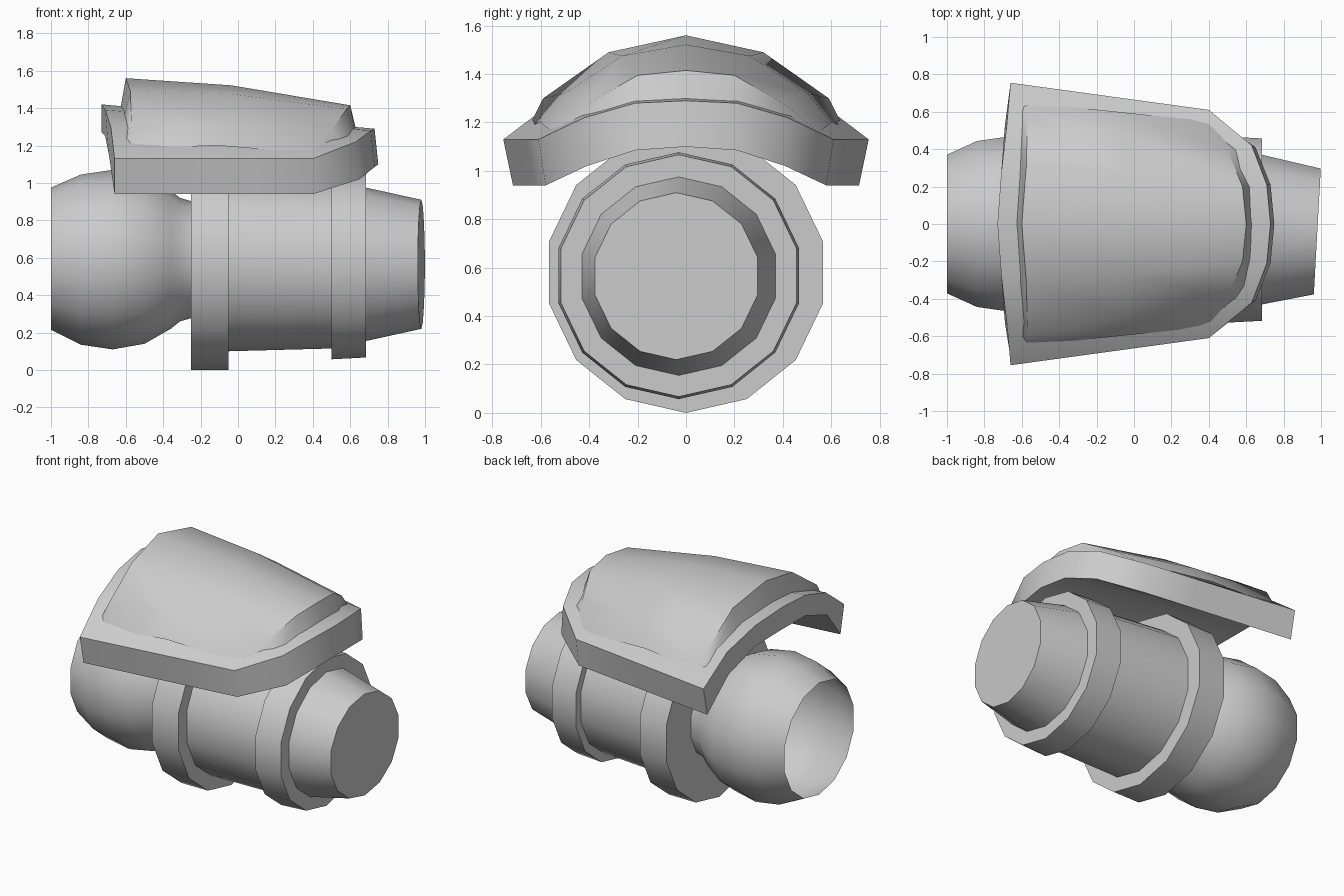
import bpy, bmesh, math

if "Cube" in bpy.data.objects:
    bpy.data.objects.remove(bpy.data.objects["Cube"])

SIDES = 14


def finish(name, bm):
    bmesh.ops.recalc_face_normals(bm, faces=bm.faces[:])
    mesh = bpy.data.meshes.new(name)
    bm.to_mesh(mesh)
    bm.free()
    ob = bpy.data.objects.new(name, mesh)
    bpy.context.collection.objects.link(ob)
    bpy.ops.object.select_all(action='DESELECT')
    bpy.context.view_layer.objects.active = ob
    ob.select_set(True)
    bpy.ops.object.shade_smooth_by_angle(angle=math.radians(42))
    return ob


def tube(name, rings, cap_start=True, cap_end=True):
    """Rings along x: (x, centre y, centre z, radius, slant)."""
    bm = bmesh.new()
    loops = []
    for x, cy, cz, r, slant in rings:
        loop = []
        for i in range(SIDES):
            a = 2 * math.pi * i / SIDES
            dy = r * math.sin(a)
            loop.append(bm.verts.new((x + slant * dy, cy + dy, cz + r * math.cos(a))))
        loops.append(loop)
    for a, b in zip(loops, loops[1:]):
        for i in range(SIDES):
            j = (i + 1) % SIDES
            bm.faces.new((a[i], a[j], b[j], b[i]))
    if cap_start:
        bm.faces.new(loops[0])
    if cap_end:
        bm.faces.new(loops[-1])
    return finish(name, bm)


def mirror_row(half):
    """Half row from the outer edge to the centre, mirrored across y."""
    return half + [(x, -y, z) for x, y, z in half[-2::-1]]


def blend(a, b, t, lift=0.0):
    return [tuple(p + (q - p) * t + (lift if k == 2 else 0)
                  for k, (p, q) in enumerate(zip(u, v))) for u, v in zip(a, b)]


def loft(bm, halves):
    rows = [[bm.verts.new(p) for p in mirror_row(h)] for h in halves]
    for a, b in zip(rows, rows[1:]):
        for i in range(len(a) - 1):
            bm.faces.new((a[i], a[i + 1], b[i + 1], b[i]))
    return rows


# Open ball end
tube("ball_joint", [
    (-1.0, 0, .595, .38, 0), (-.84, 0, .59, .455, 0), (-.67, 0, .59, .48, 0),
    (-.5, 0, .59, .45, 0), (-.36, 0, .59, .37, 0), (-.31, 0, .59, .33, 0),
    (-.24, 0, .59, .31, 0)], cap_start=False, cap_end=False)

# Sleeve with two raised collars and a tapered, slightly turned end
tube("sleeve", [
    (-.25, 0, .58, .58, 0), (-.05, 0, .58, .58, 0), (-.05, -.01, .58, .48, 0),
    (.5, -.03, .57, .455, 0), (.5, -.03, .567, .51, 0), (.685, -.03, .567, .50, 0),
    (.685, -.03, .565, .41, 0), (.98, -.04, .565, .345, .055)])

# Arched cover plate: top and underside lofts joined around the rim
rear_top = [(-.66, .755, 1.13), (-.68, .53, 1.30), (-.71, .27, 1.39), (-.73, 0, 1.42)]
front_top = [(.4, .61, 1.13), (.63, .42, 1.22), (.71, .21, 1.28), (.73, 0, 1.29)]
rear_low = [(-.66, .715, .94), (-.69, .53, 1.15), (-.71, .27, 1.25), (-.73, 0, 1.27)]
front_low = [(.4, .58, .94), (.65, .41, 1.02), (.73, .21, 1.085), (.75, 0, 1.10)]
bm = bmesh.new()
steps = (0, .33, .67, 1)
top = loft(bm, [blend(rear_top, front_top, t) for t in steps])
low = loft(bm, [blend(rear_low, front_low, t) for t in steps])


def rim(rows):
    return (rows[0] + [r[-1] for r in rows[1:]] + rows[-1][-2::-1]
            + [r[0] for r in rows[-2:0:-1]])


ra, rb = rim(top), rim(low)
for i in range(len(ra)):
    j = (i + 1) % len(ra)
    bm.faces.new((ra[i], ra[j], rb[j], rb[i]))
finish("cover_plate", bm)

# Raised dome sitting on the plate
rear_base = [(-.61, .67, 1.12), (-.61, .61, 1.2), (-.61, .32, 1.35), (-.63, 0, 1.39)]
rear = [(-.57, .65, 1.18), (-.57, .59, 1.30), (-.575, .32, 1.49), (-.60, 0, 1.56)]
front = [(.39, .55, 1.16), (.5, .40, 1.28), (.58, .20, 1.395), (.6, 0, 1.415)]
front_base = [(.40, .57, 1.10), (.59, .39, 1.19), (.63, .20, 1.25), (.635, 0, 1.27)]
bm = bmesh.new()
loft(bm, [rear_base, rear, blend(rear, front, .47, .03), front, front_base])
finish("cover_dome", bm)
